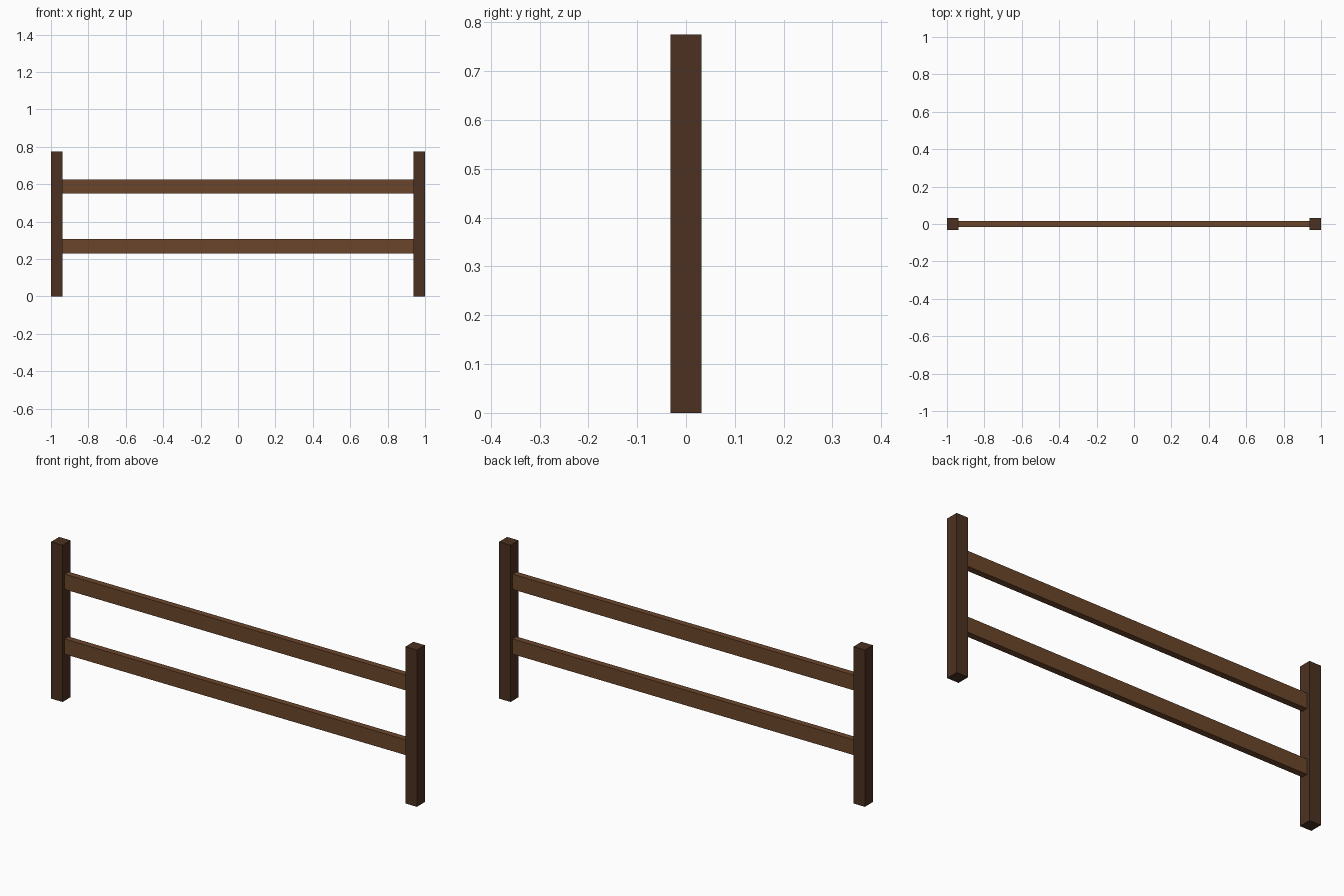
import bpy

if "Cube" in bpy.data.objects:
    bpy.data.objects.remove(bpy.data.objects["Cube"])


def make_material(name, color):
    mat = bpy.data.materials.new(name)
    mat.diffuse_color = (*color, 1.0)
    mat.use_nodes = True
    mat.node_tree.nodes["Principled BSDF"].inputs["Base Color"].default_value = mat.diffuse_color
    return mat


def add_box(name, center, size, mat):
    bpy.ops.mesh.primitive_cube_add(size=1, location=center)
    obj = bpy.context.object
    obj.name = name
    obj.scale = size
    bpy.ops.object.transform_apply(location=False, rotation=False, scale=True)
    obj.data.materials.append(mat)
    return obj


dark_wood = make_material("dark_wood", (0.072, 0.031, 0.0155))
light_wood = make_material("light_wood", (0.147, 0.061, 0.024))

POST = 0.0625          # square post section
HEIGHT = 0.775
RAIL_LENGTH = 2 - 2 * POST

# Upright posts at both ends
for side, label in ((-1, "left"), (1, "right")):
    add_box(f"{label}_post", (side * (1 - POST / 2), 0, HEIGHT / 2),
            (POST, POST, HEIGHT), dark_wood)

# Horizontal rails between the posts
for label, z in (("lower", 0.268), ("upper", 0.588)):
    add_box(f"{label}_rail", (0, 0, z), (RAIL_LENGTH, 0.031, 0.075), light_wood)
